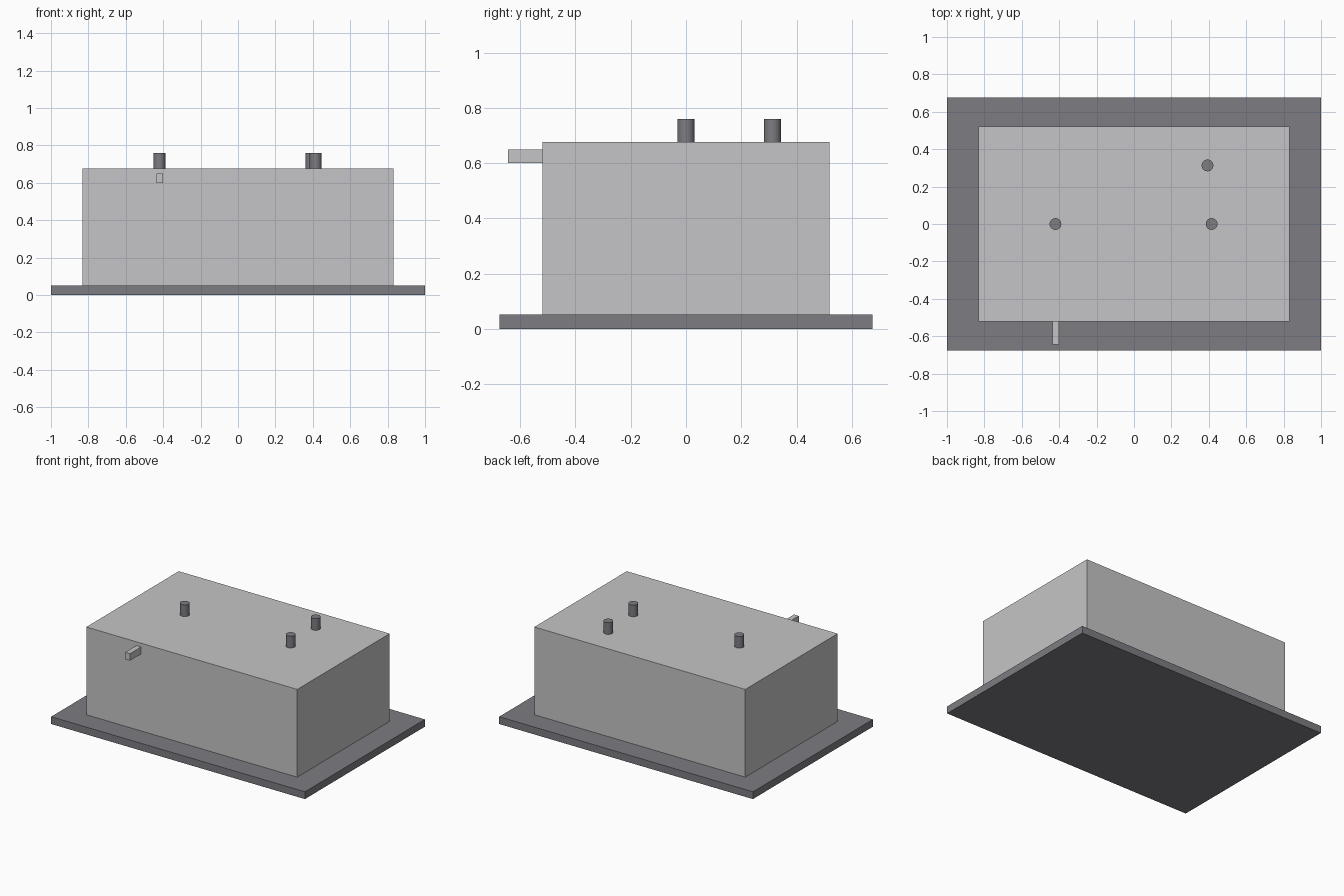
import bpy
import math

if "Cube" in bpy.data.objects:
    bpy.data.objects.remove(bpy.data.objects["Cube"])


def material(name, rgb):
    m = bpy.data.materials.new(name)
    m.diffuse_color = (*rgb, 1.0)
    m.use_nodes = True
    m.node_tree.nodes["Principled BSDF"].inputs["Base Color"].default_value = m.diffuse_color
    return m


light_grey = material("light_grey", (0.56, 0.56, 0.57))
dark_grey = material("dark_grey", (0.205, 0.202, 0.223))


def box(name, low, high, mat):
    """Box between two opposite corners."""
    centre = [(a + b) / 2 for a, b in zip(low, high)]
    size = [b - a for a, b in zip(low, high)]
    bpy.ops.mesh.primitive_cube_add(size=1, location=centre)
    ob = bpy.context.object
    ob.name = name
    ob.scale = size
    bpy.ops.object.transform_apply(location=False, rotation=False, scale=True)
    ob.data.materials.append(mat)
    return ob


def peg(name, x, y, low, high, mat):
    """Upright round peg."""
    bpy.ops.mesh.primitive_cylinder_add(
        vertices=24, radius=0.0315, depth=high - low,
        location=(x, y, (low + high) / 2))
    ob = bpy.context.object
    ob.name = name
    ob.data.materials.append(mat)
    bpy.ops.object.shade_smooth_by_angle(angle=math.radians(30))
    return ob


BASE_TOP = 0.052
BODY_TOP = 0.677

# Wide base slab and main block
box("base_slab", (-1, -0.675, 0), (1, 0.675, BASE_TOP), dark_grey)
box("main_block", (-0.831, -0.52, BASE_TOP), (0.831, 0.52, BODY_TOP), light_grey)

# Small spout sticking out of the front
box("front_spout", (-0.437, -0.645, 0.6), (-0.4, -0.52, 0.65), light_grey)

# Three pegs on the roof
pegs = {"left_peg": (-0.42, 0.0), "right_peg": (0.415, 0.0), "back_peg": (0.393, 0.313)}
for name, (x, y) in pegs.items():
    peg(name, x, y, BODY_TOP, 0.76, dark_grey)
